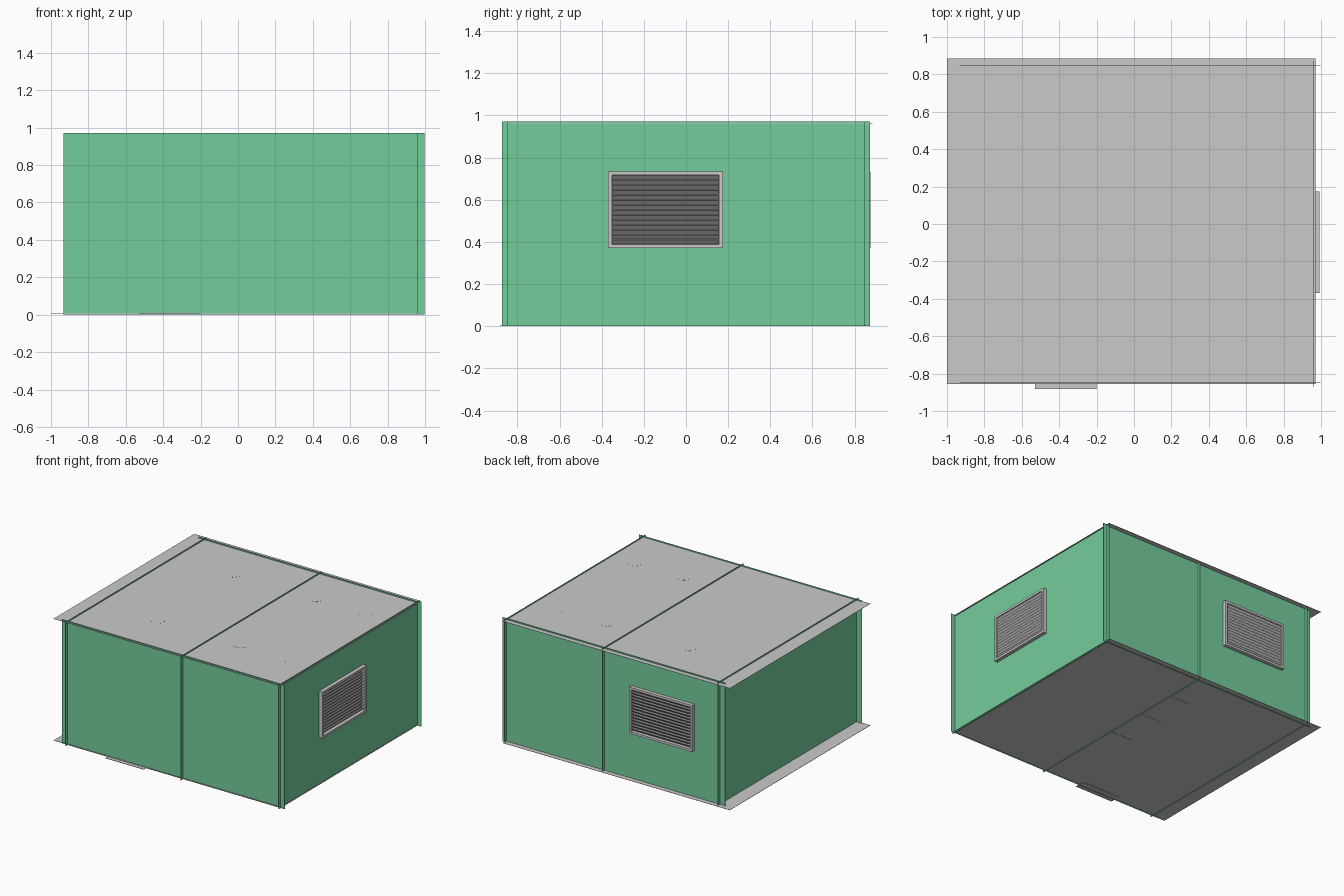
import bpy, math
from mathutils import Matrix, Vector

if "Cube" in bpy.data.objects:
    bpy.data.objects.remove(bpy.data.objects["Cube"])


def material(name, rgb):
    m = bpy.data.materials.new(name)
    m.diffuse_color = (*rgb, 1)
    m.use_nodes = True
    m.node_tree.nodes["Principled BSDF"].inputs["Base Color"].default_value = m.diffuse_color
    return m


GREEN = material("wall green", (0.175, 0.61, 0.33))
GREY = material("panel grey", (0.59, 0.59, 0.59))


def box(name, lo, hi, mat, matrix=None):
    """Axis-aligned box between two corners, optionally moved by a matrix."""
    lo, hi = Vector(lo), Vector(hi)
    v = [(x, y, z) for x in (lo.x, hi.x) for y in (lo.y, hi.y) for z in (lo.z, hi.z)]
    f = [(0, 1, 3, 2), (4, 6, 7, 5), (0, 4, 5, 1), (2, 3, 7, 6), (0, 2, 6, 4), (1, 5, 7, 3)]
    me = bpy.data.meshes.new(name)
    me.from_pydata(v, [], f)
    me.materials.append(mat)
    ob = bpy.data.objects.new(name, me)
    if matrix:
        ob.matrix_world = matrix
    bpy.context.collection.objects.link(ob)
    return ob


T = 0.001            # half thickness of the sheet panels
TOP = 0.972          # wall height
ROOF, FLOOR = 0.961, 0.008
XL, XM, XR, YW = -0.885, 0.115, 0.962, 0.846

# Sheet walls that cross and poke slightly past one another
for name, x in (("left_wall", XL), ("partition_wall", XM), ("right_wall", XR)):
    box(name, (x - T, -0.872, 0), (x + T, 0.872, TOP), GREEN)
for name, y in (("front_wall", -YW), ("back_wall", YW)):
    box(name, (-0.933, y - T, 0), (0.997, y + T, TOP), GREEN)

# Roof and floor sheets overhanging on the left
for name, z in (("roof", ROOF), ("floor", FLOOR)):
    box(name, (-1.0, -0.855, z - T), (0.97, 0.885, z + T), GREY)

# Door sill lying flat under the front wall
box("door_sill", (-0.53, -0.882, 0.003), (-0.2, -0.80, 0.006), GREY)

# Row of cabinets along the partition, bases just showing under the floor
for i in range(4):
    y1 = 0.87 - 0.33 * i
    y0 = max(y1 - 0.328, -0.40)
    box(f"cabinet_{i + 1}", (-0.08, y0, 0.005), (XM - 0.004, min(y1, YW - 0.003), 0.27), GREY)

# Round ceiling lights
for x in (-0.375, 0.34, 0.76):
    for y in (-0.455, 0.49):
        bpy.ops.mesh.primitive_cylinder_add(vertices=24, radius=0.05, depth=0.03,
                                            location=(x, y, ROOF - 0.0145 + T))
        bpy.context.object.name = "ceiling_light"
        bpy.context.object.data.materials.append(GREY)


def louvre_window(name, matrix):
    """Window in local axes: x along the wall, y outward, z up; centred on its opening."""
    w, h, b, d = 0.2725, 0.1825, 0.018, 0.030
    for s, side in ((-1, "low"), (1, "high")):
        x = sorted((s * w, s * (w - b)))
        z = sorted((s * h, s * (h - b)))
        box(f"{name}_jamb_{side}", (x[0], -0.012, -h), (x[1], d, h), GREY, matrix)
        box(f"{name}_rail_{side}", (-w + b, -0.012, z[0]), (w - b, d, z[1]), GREY, matrix)
    box(f"{name}_backing", (-w + b, 0.001, -h + b), (w - b, 0.003, h - b), GREY, matrix)
    # tilted slats
    n = 14
    pitch = 2 * (h - b) / n
    for i in range(n):
        z = -h + b + pitch * (i + 0.5)
        tilt = Matrix.Translation((0, 0.014, z)) @ Matrix.Rotation(math.radians(45), 4, 'X')
        box(f"{name}_slat_{i + 1}", (-w + b, -0.014, -0.001), (w - b, 0.014, 0.001),
            GREY, matrix @ tilt)


louvre_window("right_window", Matrix.Translation((XR, -0.0975, 0.5525))
              @ Matrix.Rotation(math.radians(-90), 4, 'Z'))
louvre_window("back_window", Matrix.Translation((-0.393, YW, 0.5525)))
